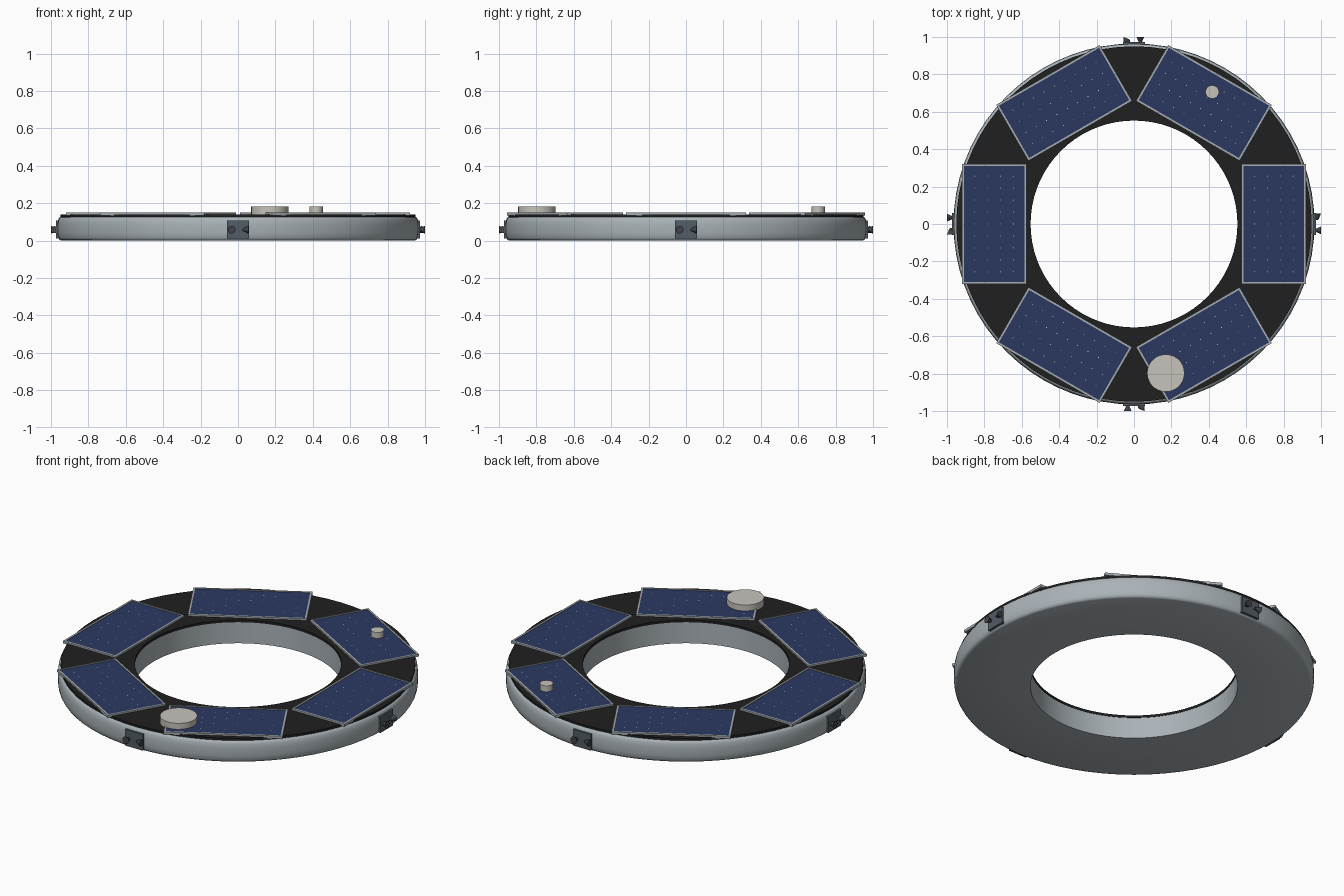
import bpy, bmesh, math
from mathutils import Matrix, Vector

cube = bpy.data.objects.get("Cube")
if cube:
    bpy.data.objects.remove(cube, do_unlink=True)


def material(name, r, g, b):
    m = bpy.data.materials.new(name)
    m.use_nodes = True
    m.diffuse_color = (r, g, b, 1)
    m.node_tree.nodes["Principled BSDF"].inputs["Base Color"].default_value = (r, g, b, 1)
    return m


HULL = material("hull grey", 0.40, 0.45, 0.48)
BLACK = material("deck black", 0.014, 0.014, 0.014)
FRAME = material("frame grey", 0.38, 0.42, 0.45)
BLUE = material("solar blue", 0.024, 0.04, 0.12)
DOT = material("contact white", 0.65, 0.67, 0.68)
CREAM = material("antenna cream", 0.57, 0.55, 0.50)
POD = material("pod slate", 0.085, 0.11, 0.13)
NOZZLE = material("nozzle dark", 0.05, 0.055, 0.065)


def finish(name, bm, mat, smooth=None):
    bmesh.ops.recalc_face_normals(bm, faces=bm.faces)
    me = bpy.data.meshes.new(name)
    bm.to_mesh(me)
    bm.free()
    ob = bpy.data.objects.new(name, me)
    bpy.context.collection.objects.link(ob)
    me.materials.append(mat)
    if smooth:
        bpy.ops.object.select_all(action="DESELECT")
        ob.select_set(True)
        bpy.context.view_layer.objects.active = ob
        bpy.ops.object.shade_smooth_by_angle(angle=math.radians(smooth))
    return ob


def lathe(name, profile, mat, steps=72):
    """Closed (radius, height) profile swept round the z axis."""
    bm = bmesh.new()
    verts = [bm.verts.new((r, 0, z)) for r, z in profile]
    edges = [bm.edges.new((verts[i - 1], verts[i])) for i in range(len(verts))]
    bmesh.ops.spin(bm, geom=verts + edges, cent=(0, 0, 0), axis=(0, 0, 1),
                   angle=math.tau, steps=steps, use_merge=True)
    bmesh.ops.remove_doubles(bm, verts=bm.verts, dist=1e-5)
    return finish(name, bm, mat, 40)


def add_box(bm, low, high, turn):
    low, high = Vector(low), Vector(high)
    m = turn @ Matrix.Translation((low + high) / 2) @ Matrix.Diagonal((high - low).to_4d())
    bmesh.ops.create_cube(bm, size=1, matrix=m)


def add_cone(bm, start, end, r1, r2, turn=Matrix(), sides=16):
    start, end = Vector(start), Vector(end)
    axis = end - start
    m = turn @ Matrix.Translation((start + end) / 2) @ axis.to_track_quat("Z", "Y").to_matrix().to_4x4()
    bmesh.ops.create_cone(bm, cap_ends=True, segments=sides, radius1=r1, radius2=r2,
                          depth=axis.length, matrix=m)


# Hull ring with rounded outer edges, and the dark deck on top
lathe("hull_ring", [(0.555, 0), (0.945, 0), (0.955, 0.004), (0.961, 0.015), (0.965, 0.04),
                    (0.965, 0.085), (0.962, 0.11), (0.956, 0.122), (0.95, 0.126),
                    (0.555, 0.126)], HULL)
lathe("top_deck", [(0.553, 0.125), (0.95, 0.125), (0.95, 0.139), (0.553, 0.139)], BLACK)

# Six framed solar panels
IN, OUT, HALF, RIM = 0.575, 0.92, 0.32, 0.011
ROWS, COLS = 5, 10
for i in range(6):
    turn = Matrix.Rotation(i * math.tau / 6, 4, "Z")
    bm = bmesh.new()
    for s in (-1, 1):
        a, b = sorted((s * HALF, s * (HALF - RIM)))
        add_box(bm, (IN, a, 0.134), (OUT, b, 0.149), turn)
    for x in (IN, OUT - RIM):
        add_box(bm, (x, RIM - HALF, 0.134), (x + RIM, HALF - RIM, 0.149), turn)
    finish(f"panel_frame_{i + 1}", bm, FRAME)

    bm = bmesh.new()
    add_box(bm, (IN + RIM, RIM - HALF, 0.135), (OUT - RIM, HALF - RIM, 0.146), turn)
    finish(f"solar_cells_{i + 1}", bm, BLUE)

    # Tiny diamonds where the cell corners meet
    bm = bmesh.new()
    for r in range(1, ROWS):
        for c in range(1, COLS):
            x = IN + (OUT - IN) * r / ROWS
            y = HALF * (2 * c / COLS - 1)
            add_cone(bm, (x, y, 0.1455), (x, y, 0.1465), 0.003, 0.003, turn, 4)
    finish(f"cell_contacts_{i + 1}", bm, DOT)

# Antenna discs
for name, x, y, radius in (("large_antenna", 0.17, -0.797, 0.1), ("small_antenna", 0.418, 0.706, 0.036)):
    bm = bmesh.new()
    add_cone(bm, (x, y, 0.14), (x, y, 0.181), radius, radius, sides=28)
    finish(name, bm, CREAM, 40)

# Four thruster pods, each with one radial and one tangential nozzle
for i, side in enumerate(("left", "back", "right", "front")):
    turn = Matrix.Rotation(i * math.tau / 4, 4, "Z")
    bm = bmesh.new()
    add_box(bm, (0.945, -0.058, 0.01), (0.972, 0.058, 0.106), turn)
    finish(f"{side}_thruster_plate", bm, POD)
    bm = bmesh.new()
    add_cone(bm, (0.968, -0.034, 0.058), (1.0, -0.034, 0.058), 0.006, 0.021, turn)
    add_cone(bm, (0.981, 0.024, 0.058), (0.981, 0.056, 0.058), 0.006, 0.019, turn)
    add_cone(bm, (0.965, 0.028, 0.058), (0.985, 0.028, 0.058), 0.007, 0.007, turn)
    finish(f"{side}_nozzles", bm, NOZZLE, 40)
